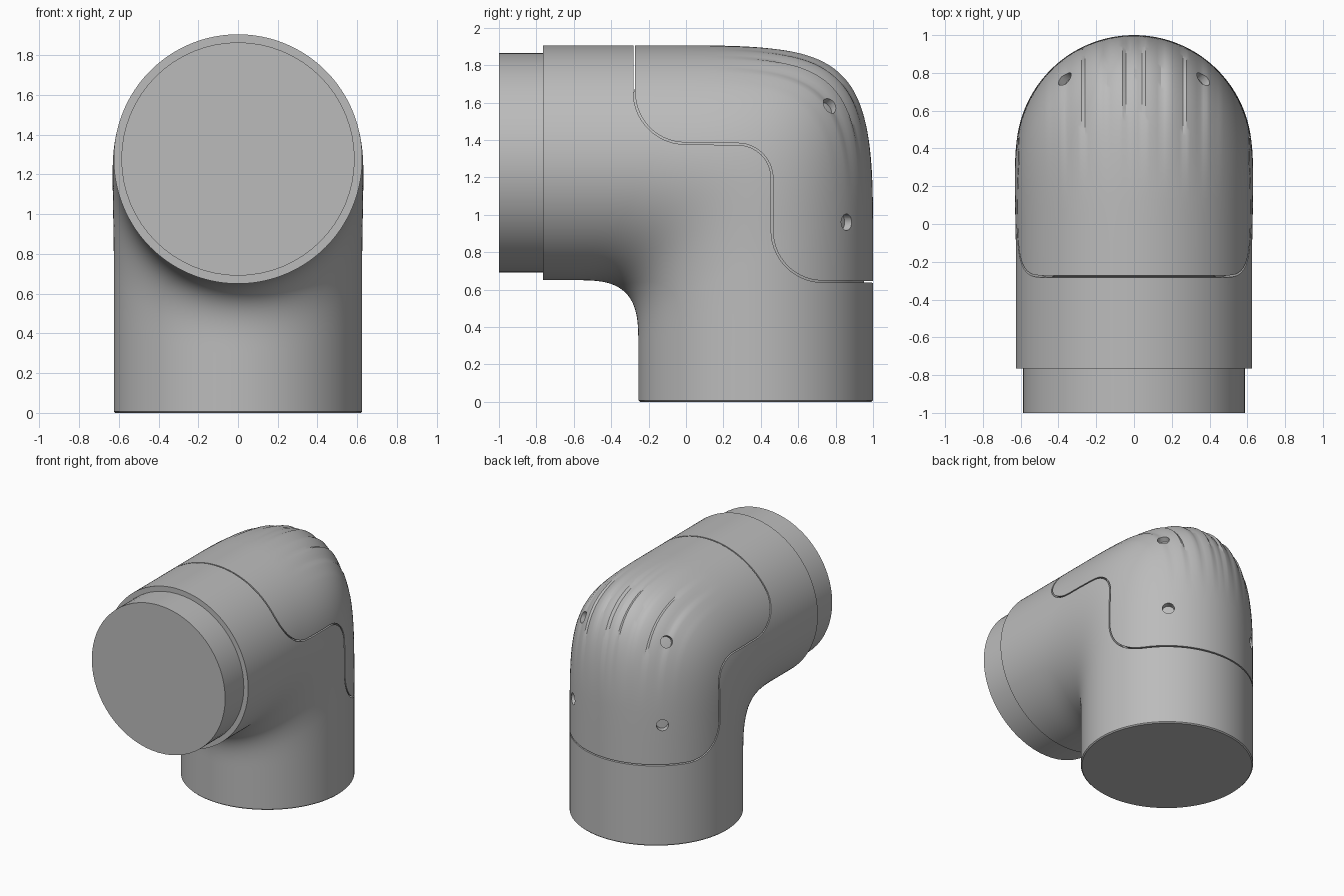
import bpy, bmesh, math
from mathutils import Vector

cube = bpy.data.objects.get("Cube")
if cube:
    bpy.data.objects.remove(cube, do_unlink=True)

grey = bpy.data.materials.new("satin grey")
grey.use_nodes = True
COLOUR = (0.5, 0.5, 0.5, 1)
grey.diffuse_color = COLOUR
grey.node_tree.nodes["Principled BSDF"].inputs["Base Color"].default_value = COLOUR

RADIUS = 0.625
SIDES = 192


def finish(bm, name):
    bmesh.ops.recalc_face_normals(bm, faces=bm.faces[:])
    mesh = bpy.data.meshes.new(name)
    bm.to_mesh(mesh)
    bm.free()
    mesh.materials.append(grey)
    obj = bpy.data.objects.new(name, mesh)
    bpy.context.collection.objects.link(obj)
    return obj


def smooth(obj, degrees=30):
    bpy.ops.object.select_all(action="DESELECT")
    obj.select_set(True)
    bpy.context.view_layer.objects.active = obj
    bpy.ops.object.shade_smooth_by_angle(angle=math.radians(degrees))


def loft(rings, name):
    bm = bmesh.new()
    loops = [[bm.verts.new(p) for p in ring] for ring in rings]
    for a, b in zip(loops, loops[1:]):
        for i in range(len(a)):
            j = (i + 1) % len(a)
            bm.faces.new((a[i], a[j], b[j], b[i]))
    bm.faces.new(loops[0])
    bm.faces.new(loops[-1])
    return finish(bm, name)


def bend(angle, centre, size, power):
    """Point (y, z) on a squared-off quarter round."""
    c, s = abs(math.cos(angle)), abs(math.sin(angle))
    r = (c ** power + s ** power) ** (-1 / power)
    return Vector((centre[0] + size[0] * r * c, centre[1] + size[1] * r * s))


# Stations along the elbow: inner point, outer point, trim and fold strength
BACK, FRONT, TOP, LOW = 1.0, -0.255, 1.905, 0.65
stations = [(Vector((FRONT, z)), Vector((BACK, z)), trim, 0)
            for z, trim in ((0, 0.008), (0.008, 0), (0.15, 0))]
STEPS = 72
for k in range(STEPS + 1):
    t = k / STEPS
    angle = t * math.pi / 2
    inner = bend(angle, (-0.6, 0.3), (0.345, 0.35), 3.2)
    outer = bend(angle, (-0.2, 0.6), (1.2, 1.305), 5.2)
    fade = max(0, 1 - abs(t - 0.53) / 0.3)
    stations.append((inner, outer, 0, fade * fade * (3 - 2 * fade)))
stations.append((Vector((-0.765, LOW)), Vector((-0.765, TOP)), 0, 0))


def fold(phi):
    """Depth of the knuckle folds across the outside of the bend."""
    a = abs(math.degrees(phi))
    if a > 47:
        return 0
    reach = min(1, (47 - a) / 10)
    wave = (a - 5) / 10.5 % 1
    return reach * (0.006 + 0.024 * wave ** 2 * (1 if wave < 0.85 else (1 - wave) / 0.15))


def elbow_rings(inset=0, folds=True):
    rings = []
    for inner, outer, trim, strength in stations:
        mid, half = (inner + outer) / 2, (outer - inner) / 2
        out = half.normalized()
        ry, rx = half.length - inset - trim, RADIUS + 0.006 * (strength > 0) * strength - inset - trim
        ring = []
        for i in range(SIDES):
            phi = math.tau * i / SIDES - math.pi
            d = fold(phi) * strength if folds else 0
            p = mid + out * (ry - d) * math.cos(phi)
            ring.append((rx * math.sin(phi), p.x, p.y))
        rings.append(ring)
    return rings


elbow = loft(elbow_rings(), "elbow_housing")
core = loft(elbow_rings(0.05, False)[1:-1], "inner_core")


# Cover seam: a rounded zigzag slot cut straight across the housing
def rounded_path(points, radii, steps=14):
    pts = [Vector(p) for p in points]
    path = [pts[0]]
    for a, b, c, r in zip(pts, pts[1:], pts[2:], radii):
        d1, d2 = (a - b).normalized(), (c - b).normalized()
        for k in range(steps + 1):
            q = k / steps * math.pi / 2
            path.append(b + r * ((1 - math.sin(q)) * d1 + (1 - math.cos(q)) * d2))
    return path + [pts[-1]]


seam = rounded_path([(-0.277, 2.1), (-0.277, 1.385), (0.46, 1.375), (0.46, 0.645), (1.2, 0.64)],
                    [0.27, 0.18, 0.27])
left_edge, right_edge = [], []
for i, p in enumerate(seam):
    tangent = (seam[min(i + 1, len(seam) - 1)] - seam[max(i - 1, 0)]).normalized()
    normal = Vector((-tangent.y, tangent.x)) * 0.005
    left_edge.append(p + normal)
    right_edge.append(p - normal)
slot_rings = [[(x, a.x, a.y), (x, b.x, b.y)] for x in (-1, 1) for a, b in zip(left_edge, right_edge)]
n = len(seam)
cross = [[slot_rings[i][0], slot_rings[i][1], slot_rings[n + i][1], slot_rings[n + i][0]] for i in range(n)]
cutters = [loft(cross, "seam_cutter")]

# Screw holes: two pairs, mirrored left and right
for side in (1, -1):
    for place, axis in (((0.395, 0.86, 0.96), (0.62, 0.78, 0)),
                        ((0.385, 0.785, 1.6), (0.62, 0.56, 0.56))):
        bm = bmesh.new()
        bmesh.ops.create_cone(bm, cap_ends=True, segments=24, radius1=0.044, radius2=0.044, depth=0.2)
        hole = finish(bm, "hole_cutter")
        hole.location = (side * place[0], place[1], place[2])
        hole.rotation_euler = Vector((side * axis[0], axis[1], axis[2])).to_track_quat("Z", "Y").to_euler()
        cutters.append(hole)

bpy.context.view_layer.objects.active = elbow
for cutter in cutters:
    cutter.hide_render = True
    mod = elbow.modifiers.new("cut", "BOOLEAN")
    mod.operation, mod.solver, mod.object = "DIFFERENCE", "EXACT", cutter
    bpy.ops.object.modifier_apply(modifier=mod.name)
    bpy.data.objects.remove(cutter, do_unlink=True)
smooth(elbow)
smooth(core)

# Neck stub at the front opening
mid_z = (TOP + LOW) / 2
neck = loft([[(0.587 * math.sin(a), y, mid_z + 0.587 * math.cos(a))
              for a in (math.tau * i / 64 for i in range(64))] for y in (-0.7, -1.0)], "neck_stub")
smooth(neck)
